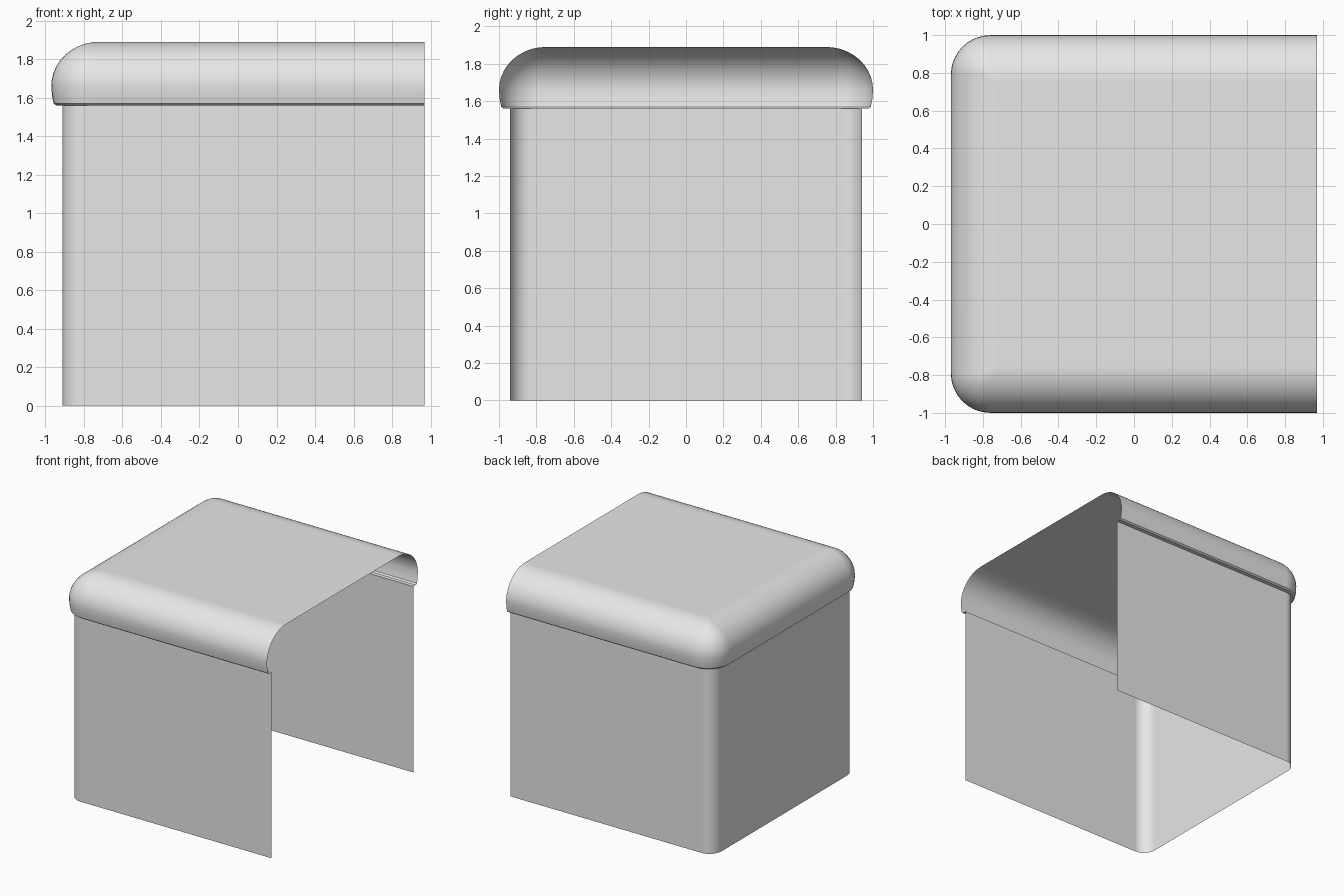
import bpy, bmesh
from math import sin, cos, pi, radians

cube = bpy.data.objects.get("Cube")
if cube:
    bpy.data.objects.remove(cube, do_unlink=True)

OPEN_X, BACK_X, HALF_Y = 0.97, -0.97, 1.0
LEDGE_Z, TOP_Z = 1.56, 1.89
WALL_INSET, WALL_RADIUS = 0.058, 0.11

grey = bpy.data.materials.new("light grey")
grey.use_nodes = True
grey.diffuse_color = (0.8, 0.8, 0.8, 1)
grey.node_tree.nodes["Principled BSDF"].inputs["Base Color"].default_value = (0.8, 0.8, 0.8, 1)


def outline(inset, radius, steps=8):
    """U-shaped plan with two rounded corners, open at +x."""
    x, y = BACK_X + inset, HALF_Y - inset
    arc = []
    for i in range(steps + 1):
        a = pi / 2 * i / steps
        arc.append((x + radius * (1 - sin(a)), -y + radius * (1 - cos(a))))
    half = [(OPEN_X, -y)] + arc
    return half + [(px, -py) for px, py in reversed(half)]


def shell(name, rings, capped=False):
    """Join (inset, radius, height) rings into one open surface."""
    bm = bmesh.new()
    loops = [[bm.verts.new((x, y, z)) for x, y in outline(d, r)] for d, r, z in rings]
    for low, high in zip(loops, loops[1:]):
        for i in range(len(low) - 1):
            bm.faces.new((high[i], high[i + 1], low[i + 1], low[i]))
    if capped:
        bm.faces.new(list(reversed(loops[-1])))
    mesh = bpy.data.meshes.new(name)
    bm.to_mesh(mesh)
    bm.free()
    mesh.materials.append(grey)
    obj = bpy.data.objects.new(name, mesh)
    bpy.context.collection.objects.link(obj)
    bpy.ops.object.select_all(action="DESELECT")
    obj.select_set(True)
    bpy.context.view_layer.objects.active = obj
    bpy.ops.object.shade_smooth_by_angle(angle=radians(35))
    weighted = obj.modifiers.new("flat sides", "WEIGHTED_NORMAL")
    weighted.keep_sharp = True
    return obj


# Three straight walls with rounded corners
shell("walls", [(WALL_INSET, WALL_RADIUS, 0), (WALL_INSET, WALL_RADIUS, LEDGE_Z)])

# Overhanging lid: flat ledge, small lip, rounded shoulder, flat top
profile = [(WALL_INSET, LEDGE_Z), (0.025, LEDGE_Z), (0.012, 1.57), (0.004, 1.61), (0, 1.66)]
SHOULDER, STEPS = 0.25, 10
for i in range(1, STEPS + 1):
    a = pi / 2 * i / STEPS
    profile.append((SHOULDER * (1 - cos(a)), 1.66 + (TOP_Z - 1.66) * sin(a)))
lid_rings = [(d, WALL_RADIUS if i == 0 else max(0.21 - d, 0.02), z)
             for i, (d, z) in enumerate(profile)]
shell("lid", lid_rings, capped=True)
